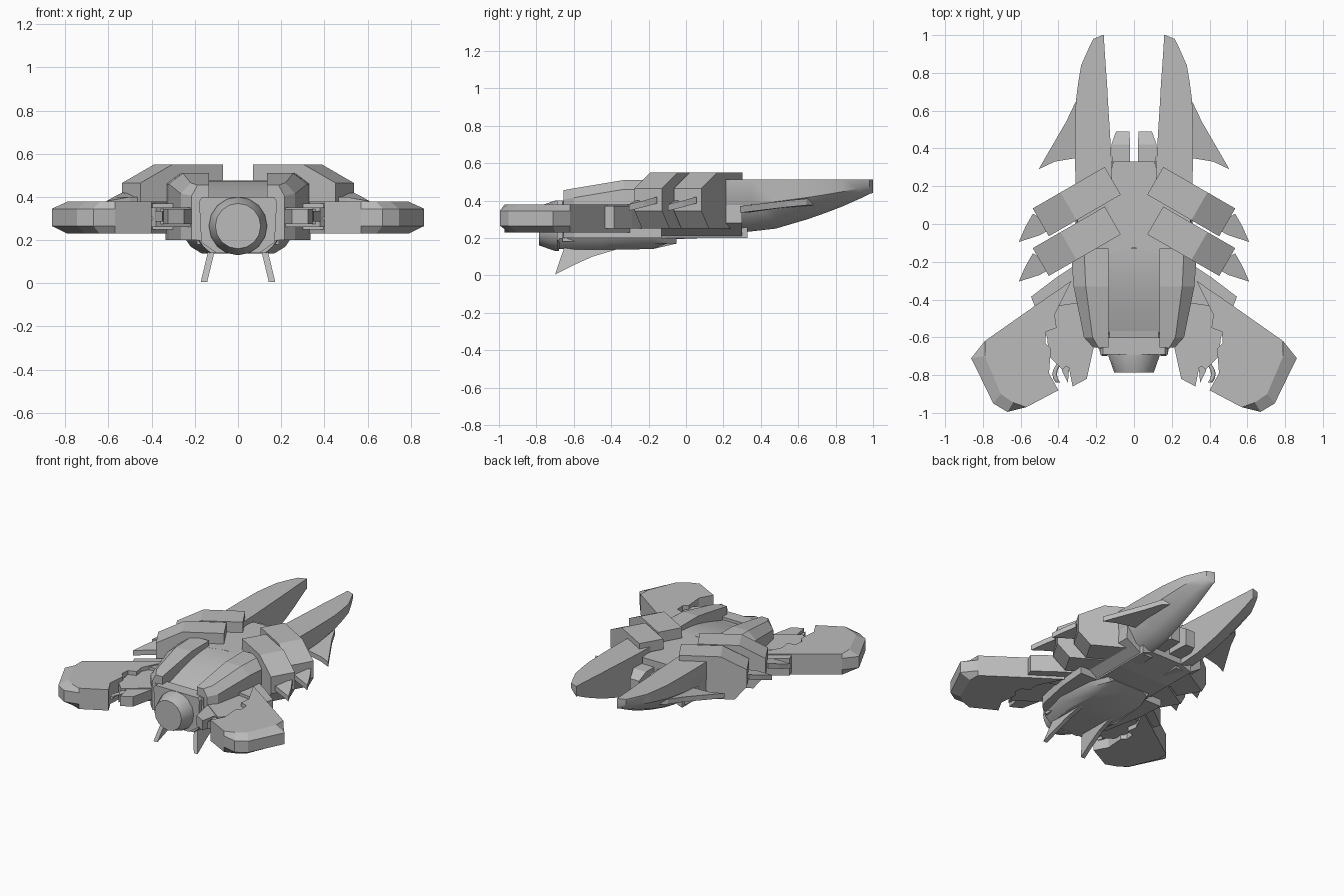
import bpy, bmesh, math
from mathutils import Vector

grey = bpy.data.materials.new("hull_grey")
grey.diffuse_color = (0.5, 0.5, 0.5, 1)


def loft(name, rings, mirror=True, smooth=None):
    """Skin a series of equal-length point rings and cap both ends."""
    bm = bmesh.new()
    vs = [[bm.verts.new(p) for p in r] for r in rings]
    n = len(rings[0])
    for a, b in zip(vs, vs[1:]):
        for i in range(n):
            bm.faces.new((a[i], a[(i + 1) % n], b[(i + 1) % n], b[i]))
    bm.faces.new(vs[0])
    bm.faces.new(vs[-1][::-1])
    bmesh.ops.remove_doubles(bm, verts=bm.verts, dist=1e-5)
    bmesh.ops.recalc_face_normals(bm, faces=bm.faces)
    me = bpy.data.meshes.new(name)
    bm.to_mesh(me)
    bm.free()
    me.materials.append(grey)
    ob = bpy.data.objects.new(name, me)
    bpy.context.collection.objects.link(ob)
    if smooth:
        bpy.context.view_layer.objects.active = ob
        ob.select_set(True)
        bpy.ops.object.shade_smooth_by_angle(angle=math.radians(smooth))
        ob.select_set(False)
    if mirror:
        ob.modifiers.new("mirror", "MIRROR")
    return ob


def plate(name, pts, z0, z1, **kw):
    """Vertical extrusion of a top-view outline."""
    return loft(name, [[(x, y, z) for x, y in pts] for z in (z0, z1)], **kw)


def section(y, half):
    """Symmetric ring at depth y from half-profile (x, z) points."""
    return [(x, y, z) for x, z in half] + [(-x, y, z) for x, z in half[::-1]]


# Main hull core and front collar
loft("hull_core", [section(y, [(0.13, t), (0.2, t - 0.05), (0.2, 0.2), (0.12, b)])
                   for y, t, b in ((-0.6, 0.38, 0.19), (-0.15, 0.46, 0.19),
                                   (0.1, 0.46, 0.2), (0.33, 0.42, 0.23))], mirror=False)
loft("front_collar", [section(y, [(0.165, 0.4), (0.18, 0.38), (0.17, 0.19), (0.1, 0.14)])
                      for y in (-0.69, -0.6)], mirror=False)
loft("collar_side", [[(x, y, z) for x, z in ((0.165, 0.18), (0.19, 0.18), (0.19, 0.395), (0.165, 0.395))]
                     for y in (-0.66, -0.56)])

# Belly keel
loft("belly", [section(y, [(w, 0.2), (w - 0.02, 0.17), (w * 0.7, b)])
               for y, w, b in ((-0.68, 0.18, 0.14), (-0.45, 0.24, 0.138),
                               (-0.18, 0.22, 0.14), (-0.05, 0.17, 0.19))],
     mirror=False, smooth=30)

# Nose cannon
loft("nose_cannon", [[(r * math.cos(a), y, 0.265 + r * math.sin(a))
                      for a in [math.tau * i / 16 for i in range(16)]]
                     for y, r in ((-0.68, 0.135), (-0.70, 0.135), (-0.785, 0.105))],
     mirror=False, smooth=30)

# Curved canopy between the cowls
arc = [(-0.6 + 0.47 * t, 0.375 + 0.1 * math.sin(t * math.pi / 2)) for t in [i / 8 for i in range(9)]]
loft("canopy", [[(-0.135, y, z), (0.135, y, z), (0.135, y, 0.3), (-0.135, y, 0.3)]
                for y, z in arc], mirror=False, smooth=30)

# Spine deck behind the canopy
plate("spine_deck", [(-0.135, -0.16), (0, -0.125), (0.135, -0.16), (0.135, 0.2), (0.11, 0.33),
                     (-0.11, 0.33), (-0.135, 0.2)], 0.3, 0.475, mirror=False)

# Shoulder cowls
loft("shoulder_cowl", [[(0.135, y, t), (0.135 + w * 0.65, y, t), (0.135 + w, y, t - 0.05),
                        (0.135 + w, y, 0.2), (0.135, y, 0.2)]
                       for y, w, t in ((-0.655, 0.08, 0.455), (-0.6, 0.13, 0.465),
                                       (-0.33, 0.185, 0.51), (-0.13, 0.2, 0.51))])

# Slanted shoulder armour bands with side spikes
u, v = Vector((0.866, -0.5, 0)), Vector((0.5, 0.866, 0))
band = [(0, 0.55), (0.27, 0.55), (0.44, 0.465), (0.44, 0.345), (0.36, 0.25), (0.1, 0.25), (0, 0.48)]
for label, y0 in (("rear", 0.155), ("front", -0.055)):
    o = Vector((0.07, y0, 0))
    loft(label + "_armour_band", [[o + u * a + v * w + Vector((0, 0, z)) for a, z in band]
                                  for w in (0, 0.17)])
    loft(label + "_band_spike", [
        [(0.42, y0 - 0.17, z), (0.5, y0 - 0.215, z), (0.61, y0 - 0.25, z - 0.02),
         (0.575, y0 - 0.17, z), (0.535, y0 - 0.1, z + 0.02)] for z in (0.365, 0.4)])

# Inner block tying the bands to the tail
loft("tail_root", [[(0.11, y, 0.47), (0.3, y, 0.5), (0.31, y, 0.28), (0.2, y, 0.21), (0.1, y, 0.21)]
                   for y in (-0.14, 0.3)])

# Long curved tail prongs
tail = [(0.2, 0.115, 0.31, 0.22), (0.35, 0.12, 0.312, 0.235), (0.48, 0.127, 0.312, 0.25),
        (0.65, 0.138, 0.308, 0.3), (0.75, 0.143, 0.295, 0.335), (0.84, 0.15, 0.28, 0.37),
        (0.93, 0.156, 0.24, 0.41), (0.98, 0.159, 0.215, 0.435), (1.0, 0.16, 0.165, 0.44)]
loft("tail_prong", [[(a, y, 0.512), (b, y, 0.512), (b, y, 0.512 - (0.512 - c) * 0.45),
                     (a + (b - a) * 0.6, y, c + (0.512 - c) * 0.15), (a + (b - a) * 0.2, y, c),
                     (a, y, c)] for y, a, b, c in tail], smooth=35)
loft("tail_spike", [[(0.27, 0.68, z + 0.03), (0.31, 0.645, z + 0.03), (0.36, 0.54, z + 0.02),
                     (0.505, 0.29, z - 0.01), (0.42, 0.33, z - 0.01), (0.27, 0.355, z)]
                    for z in (0.345, 0.38)])

# Twin rear exhaust boxes
loft("exhaust_box", [[(a, y, t), (b, y, t), (b, y, 0.27), (a, y, 0.27)]
                     for y, a, b, t in ((0.28, 0.02, 0.115, 0.43), (0.42, 0.02, 0.12, 0.43),
                                        (0.49, 0.025, 0.095, 0.39))])

# Arms: rear strip, inner link, claw
plate("arm_rear_strip", [(0.2, -0.2), (0.33, -0.23), (0.42, -0.29), (0.545, -0.385), (0.52, -0.45),
                         (0.3, -0.42)], 0.25, 0.37)
plate("arm_link", [(0.2, -0.35), (0.32, -0.33), (0.52, -0.43), (0.46, -0.6), (0.45, -0.7),
                   (0.38, -0.77), (0.22, -0.65)], 0.26, 0.35)
plate("arm_claw", [(0.23, -0.6), (0.215, -0.66), (0.25, -0.82), (0.325, -0.86), (0.345, -0.76),
                   (0.39, -0.74), (0.36, -0.6)], 0.275, 0.345)
plate("arm_claw_tip", [(0.34, -0.72), (0.35, -0.84), (0.38, -0.78), (0.4, -0.7)], 0.285, 0.335)

# Arm pod with bevelled rim and outer cap
pod = [(0.33, -0.3), (0.52, -0.43), (0.79, -0.62), (0.57, -0.97), (0.40, -0.88), (0.45, -0.79),
       (0.44, -0.66), (0.47, -0.63), (0.465, -0.57), (0.41, -0.55), (0.42, -0.48)]
plate("arm_pod", pod, 0.23, 0.378)
cap = [[(0.79, -0.62), (0.57, -0.97)], [(0.83, -0.667), (0.64, -0.985)], [(0.862, -0.71), (0.745, -0.95)]]
(a0, b0), (a1, b1), (a2, b2) = cap
outer = [a0, a2, b2, (0.67, -0.995), b0]
inner = [a0, (0.79, -0.7), (0.705, -0.9), (0.64, -0.945), b0]
loft("pod_cap", [[(x, y, z) for x, y in ring] for ring, z in
                 ((inner, 0.23), (outer, 0.265), (outer, 0.345), (inner, 0.378))])

# Hose between claw and pod
curve = [(0.37 + 0.05 * math.sin(t) , -0.71 - 0.14 * t / 2.6, 0.3) for t in [0.4 * i for i in range(7)]]
loft("arm_hose", [[(x + 0.012 * math.cos(a), y, z + 0.012 * math.sin(a))
                   for a in [math.tau * k / 8 for k in range(8)]] for x, y, z in curve], smooth=50)

# Landing fins under the belly
fin = [(-0.65, 0.15), (-0.675, 0.08), (-0.7, 0.005), (-0.6, 0.055), (-0.5, 0.1), (-0.4, 0.13), (-0.3, 0.16)]
loft("landing_fin", [[(x + (0.15 - z) * 0.24, y, z) for y, z in fin] for x in (0.108, 0.138)])
